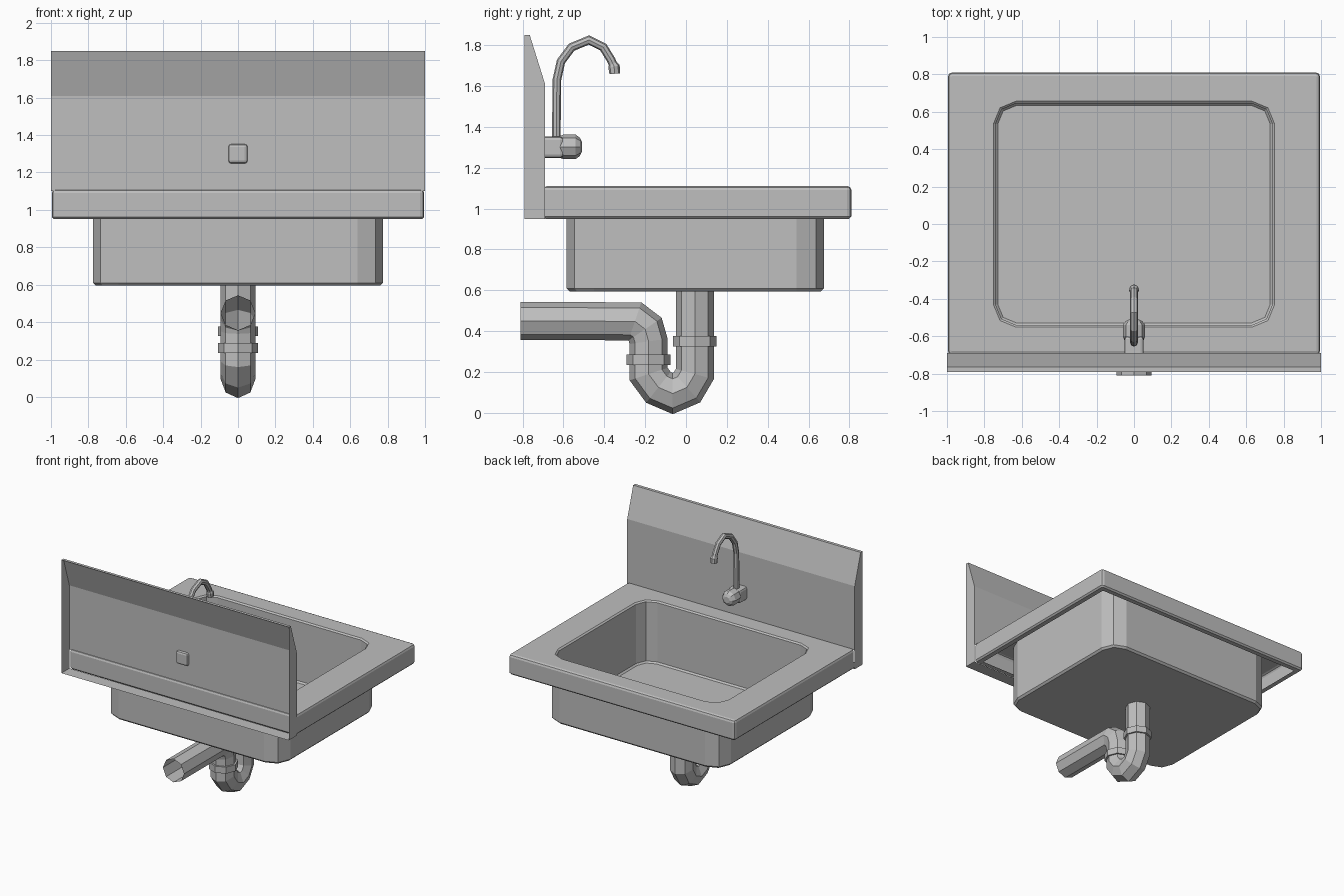
import bpy, bmesh, math
from mathutils import Vector

if "Cube" in bpy.data.objects:
    bpy.data.objects.remove(bpy.data.objects["Cube"])

steel = bpy.data.materials.new("brushed_steel")
steel.use_nodes = True
GREY = (0.52, 0.52, 0.52, 1)
steel.diffuse_color = GREY
steel.node_tree.nodes["Principled BSDF"].inputs["Base Color"].default_value = GREY


def finish(name, bm, recalc=False):
    if recalc:
        bmesh.ops.recalc_face_normals(bm, faces=bm.faces)
    mesh = bpy.data.meshes.new(name)
    bm.to_mesh(mesh)
    bm.free()
    mesh.materials.append(steel)
    obj = bpy.data.objects.new(name, mesh)
    bpy.context.collection.objects.link(obj)
    return obj


def loft(name, loops, cap_start=False, cap_end=False):
    """Skin a list of point loops that all have the same length."""
    bm = bmesh.new()
    rings = [[bm.verts.new(p) for p in loop] for loop in loops]
    n = len(rings[0])
    for a, b in zip(rings, rings[1:]):
        for i in range(n):
            j = (i + 1) % n
            bm.faces.new((a[i], a[j], b[j], b[i]))
    if cap_start:
        bm.faces.new(rings[0][::-1])
    if cap_end:
        bm.faces.new(rings[-1])
    return finish(name, bm)


def round_rect(hx, y0, y1, r, z):
    """Counter-clockwise rectangle whose corners are rounded in two steps."""
    pts = []
    corners = ((hx - r, y1 - r), (r - hx, y1 - r), (r - hx, y0 + r), (hx - r, y0 + r))
    for k, (cx, cy) in enumerate(corners):
        for step in range(3):
            a = math.radians(90 * k + 45 * step)
            pts.append((cx + r * math.cos(a), cy + r * math.sin(a), z))
    return pts


def inset_rect(rect, d, z):
    hx, y0, y1, r = rect
    return round_rect(hx - d, y0 + d, y1 - d, max(r - d, 0.003), z)


def tube(name, path, radii, caps=(False, False), sides=8):
    """Sweep a mitred polygon along a (y, z) path in the middle plane."""
    pts = [Vector((0, y, z)) for y, z in path]
    if not isinstance(radii, (list, tuple)):
        radii = [radii] * len(pts)
    side = Vector((1, 0, 0))
    loops = []
    for i, p in enumerate(pts):
        before = (p - pts[max(i - 1, 0)]).normalized()
        after = (pts[min(i + 1, len(pts) - 1)] - p).normalized()
        tangent = (before + after).normalized()
        mitre = 1 / max(tangent.dot(after if after.length else before), 0.5)
        normal = tangent.cross(side) * mitre
        turn = [2 * math.pi * k / sides for k in range(sides)]
        loops.append([p + radii[i] * (side * math.cos(a) + normal * math.sin(a)) for a in turn])
    return loft(name, loops, *caps)


# Deck: folded sheet with a return flange, skirt, rolled edge and basin opening
RIM = (0.995, -0.70, 0.81, 0.022)
OPENING = (0.74, -0.54, 0.645, 0.11)
deck = [inset_rect(RIM, d, z) for d, z in (
    (0.05, 0.95), (0.012, 0.95), (0.0, 0.962), (0.0, 1.09), (0.006, 1.104), (0.02, 1.11))]
deck += [inset_rect(OPENING, d, z) for d, z in ((-0.012, 1.11), (0.0, 1.10))]
# The inside of the basin continues from the opening
deck += [inset_rect(OPENING, d, z) for d, z in ((0.0, 0.63), (0.012, 0.618))]
loft("deck_and_basin_lining", deck, cap_end=True)

# Basin outer shell
BOWL = (0.775, -0.585, 0.675, 0.135)
loft("basin_shell", [inset_rect(BOWL, d, z) for d, z in (
    (0.015, 0.595), (0.0, 0.61), (0.0, 1.105))], cap_start=True)

# Backsplash: folded sheet, foot flange and end plates
BACK, FACE, FOOT, BEND, TOP = -0.79, -0.69, 0.95, 1.61, 1.85
bm = bmesh.new()
for strip in (((FACE, 1.10), (FACE, BEND), (-0.765, TOP), (BACK, TOP)),
              ((BACK, FOOT), (FACE, FOOT))):
    pairs = [[bm.verts.new((x, y, z)) for x in (1, -1)] for y, z in strip]
    for a, b in zip(pairs, pairs[1:]):
        bm.faces.new((a[0], a[1], b[1], b[0]))
outline = ((BACK, FOOT), (FACE, FOOT), (FACE, BEND), (-0.765, TOP), (BACK, TOP))
for x in (1, -1):
    bm.faces.new([bm.verts.new((x, y, z)) for y, z in outline[::x]])
finish("backsplash", bm)

# Faucet body: rounded square block through the backsplash, with a knob
bm = bmesh.new()
bmesh.ops.create_cube(bm, size=1)
for v in bm.verts:
    v.co = (v.co.x * 0.104, -0.655 + v.co.y * 0.11, 1.30 + v.co.z * 0.104)
bmesh.ops.bevel(bm, geom=bm.edges[:], offset=0.016, segments=2, affect='EDGES', profile=0.5)
finish("faucet_body", bm, recalc=True)
tube("faucet_knob", [(y, 1.302) for y in (-0.63, -0.60, -0.54, -0.52, -0.51)],
     [0.048, 0.06, 0.06, 0.045, 0.025], (True, True))

# Gooseneck spout and nozzle
tube("spout", [(-0.635, 1.34), (-0.632, 1.63), (-0.612, 1.72), (-0.56, 1.79), (-0.475, 1.825),
               (-0.405, 1.79), (-0.365, 1.725), (-0.352, 1.69)], 0.021, (True, True))
tube("spout_nozzle", [(-0.358, 1.71), (-0.352, 1.695), (-0.349, 1.66)],
     [0.021, 0.028, 0.026], (True, True))

# Drain trap: open pipe with two collars
tube("drain_pipe", [(0.043, 0.605), (0.043, 0.19), (0.005, 0.125), (-0.065, 0.095),
                    (-0.135, 0.125), (-0.183, 0.19), (-0.183, 0.35), (-0.2, 0.41),
                    (-0.25, 0.448), (-0.81, 0.45)], 0.093)
for name, y, z in (("drain_collar", 0.043, 0.325), ("trap_collar", -0.183, 0.235)):
    tube(name, [(y, z), (y, z + 0.052)], 0.107, (True, True))
